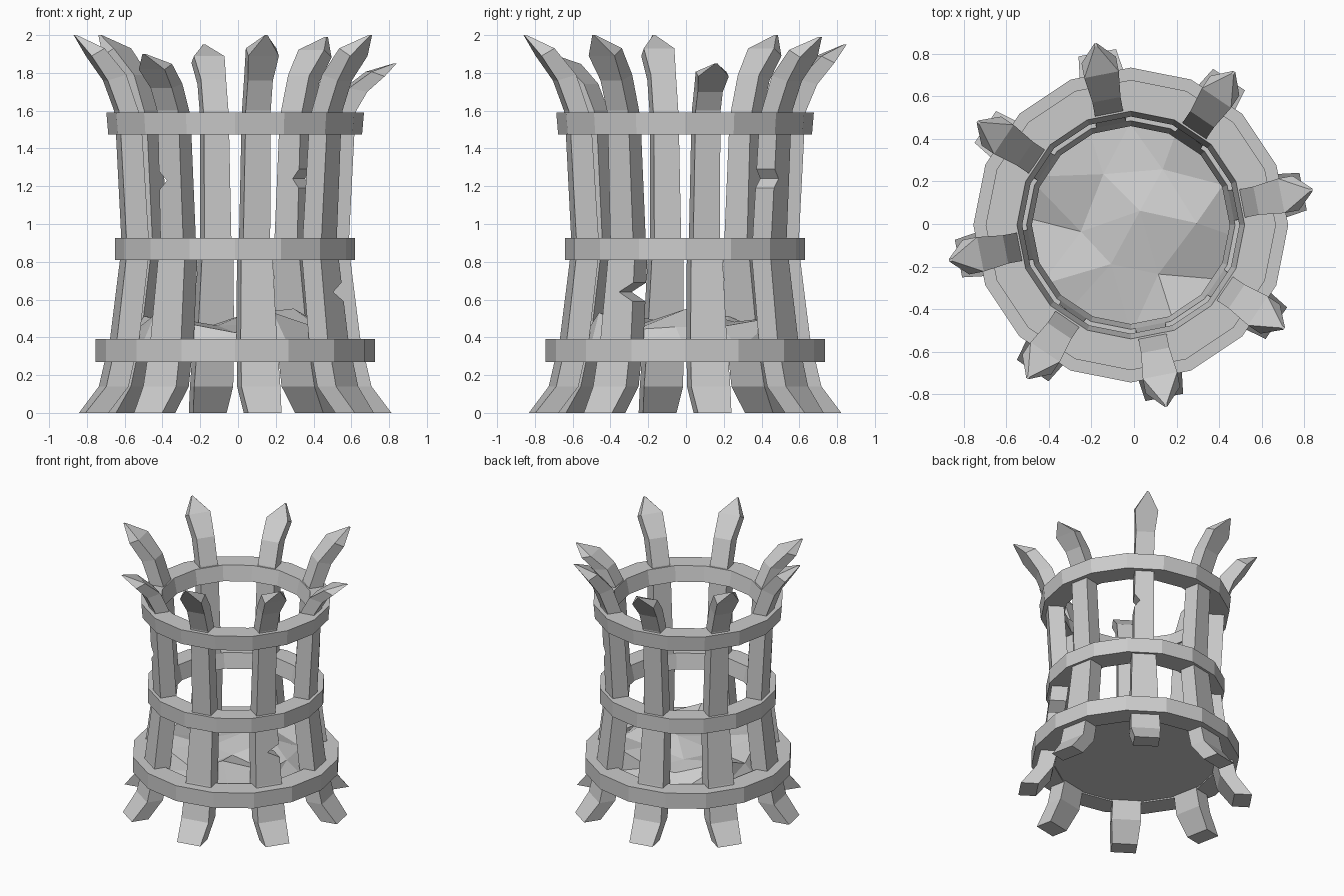
import bpy, bmesh, math, random

if "Cube" in bpy.data.objects:
    bpy.data.objects.remove(bpy.data.objects["Cube"])

random.seed(4)
CX, CY = -0.015, -0.005


def finish(bm, name):
    bmesh.ops.recalc_face_normals(bm, faces=bm.faces)
    me = bpy.data.meshes.new(name)
    bm.to_mesh(me)
    bm.free()
    ob = bpy.data.objects.new(name, me)
    bpy.context.collection.objects.link(ob)
    return ob


def polar(r, a, z, side=0.0):
    # radial distance, angle, height, sideways (counter-clockwise) shift
    return (CX + r * math.cos(a) - side * math.sin(a),
            CY + r * math.sin(a) + side * math.cos(a), z)


def hoop(name, z0, z1, out0, out1, in0, in1, n=16):
    bm = bmesh.new()
    loops = [[bm.verts.new(polar(r, 2 * math.pi * i / n, z)) for i in range(n)]
             for r, z in ((out0, z0), (out1, z1), (in1, z1), (in0, z0))]
    for k in range(4):
        a, b = loops[k], loops[(k + 1) % 4]
        for i in range(n):
            j = (i + 1) % n
            bm.faces.new((a[i], a[j], b[j], b[i]))
    return finish(bm, name)


# stave sections: z outer, r outer, z inner, r inner, width
SECTIONS = [
    (0.00, 0.825, 0.00, 0.70, 0.18),
    (0.14, 0.715, 0.14, 0.595, 0.21),
    (0.40, 0.655, 0.40, 0.535, 0.195),
    (0.81, 0.605, 0.81, 0.485, 0.17),
    (0.92, 0.60, 0.92, 0.48, 0.145),
    (1.48, 0.63, 1.48, 0.515, 0.135),
    (1.60, 0.64, 1.60, 0.535, 0.135),
    (1.76, 0.70, 1.79, 0.60, 0.135),
    (1.89, 0.79, 1.93, 0.72, 0.165),
    (2.00, 0.87, 2.00, 0.855, 0.012),
]


def section_at(z):
    for a, b in zip(SECTIONS, SECTIONS[1:]):
        if a[0] <= z <= b[0]:
            t = (z - a[0]) / (b[0] - a[0])
            return tuple(p + (q - p) * t for p, q in zip(a, b))


def stave(name, angle, top_z, notch=None):
    a = math.radians(angle)
    rows = [(s, 0.0) for s in SECTIONS]
    if notch:  # chip cut into one edge: height, side, depth
        nz, side, depth = notch
        rows += [(section_at(nz + dz), d) for dz, d in ((-0.05, 0), (0, depth), (0.05, 0))]
        rows.sort(key=lambda row: row[0][0])
    squash = (top_z - 1.6) / 0.4
    bm = bmesh.new()
    loops = []
    for (zo, ro, zi, ri, w), d in rows:
        zo, zi = [1.6 + (z - 1.6) * squash if z > 1.6 else z for z in (zo, zi)]
        lo, hi = -w / 2, w / 2
        if d and side < 0:
            lo += d
        elif d:
            hi -= d
        loops.append([bm.verts.new(polar(r, a, z, s)) for r, z, s in
                      ((ro, zo, lo), (ro, zo, hi), (ri, zi, hi), (ri, zi, lo))])
    for p, q in zip(loops, loops[1:]):
        for i in range(4):
            j = (i + 1) % 4
            bm.faces.new((p[i], p[j], q[j], q[i]))
    bm.faces.new(loops[0][::-1])
    bm.faces.new(loops[-1])
    return finish(bm, name)


# eight flared staves with uneven tips, three of them chipped
tops = [1.85, 1.99, 1.95, 2.0, 2.0, 1.90, 2.0, 2.0]
chips = {1: (1.24, -1, 0.04), 5: (1.23, -1, 0.05), 7: (0.64, 1, 0.09)}
for k, top in enumerate(tops):
    stave(f"stave_{k + 1}", 11 + 45 * k, top, chips.get(k))

# three binding hoops
hoop("lower_hoop", 0.27, 0.39, 0.74, 0.74, 0.58, 0.58)
hoop("middle_hoop", 0.81, 0.925, 0.635, 0.635, 0.465, 0.49)
hoop("upper_hoop", 1.475, 1.59, 0.672, 0.682, 0.51, 0.535)

# floor plate
bm = bmesh.new()
bm.faces.new([bm.verts.new(polar(0.67, 2 * math.pi * i / 16, 0.28)) for i in range(16)])
low = bmesh.ops.extrude_face_region(bm, geom=bm.faces[:])
bmesh.ops.translate(bm, vec=(0, 0, 0.06),
                    verts=[v for v in low["geom"] if isinstance(v, bmesh.types.BMVert)])
finish(bm, "floor_plate")

# faceted heap of coals
bm = bmesh.new()
n = 12
rim = [bm.verts.new(polar(0.58, 2 * math.pi * i / n, 0.34)) for i in range(n)]
edge = [bm.verts.new(polar(random.uniform(0.46, 0.54), 2 * math.pi * (i + random.uniform(-.25, .25)) / n,
                           random.uniform(0.40, 0.54))) for i in range(n)]
mid = [bm.verts.new(polar(random.uniform(0.2, 0.32), 2 * math.pi * (i + random.uniform(-.2, .2)) / 6,
                          random.uniform(0.42, 0.57))) for i in range(6)]
peak = bm.verts.new(polar(0.08, 1.0, 0.52))
for i in range(n):
    j = (i + 1) % n
    bm.faces.new((rim[i], rim[j], edge[j]))
    bm.faces.new((rim[i], edge[j], edge[i]))
for i in range(6):
    j = (i + 1) % 6
    e0, e1, e2 = edge[2 * i], edge[2 * i + 1], edge[(2 * i + 2) % n]
    bm.faces.new((e0, e1, mid[i]))
    bm.faces.new((e1, mid[j], mid[i]))
    bm.faces.new((e1, e2, mid[j]))
    bm.faces.new((mid[i], mid[j], peak))
bm.faces.new(rim[::-1])
finish(bm, "coals")
